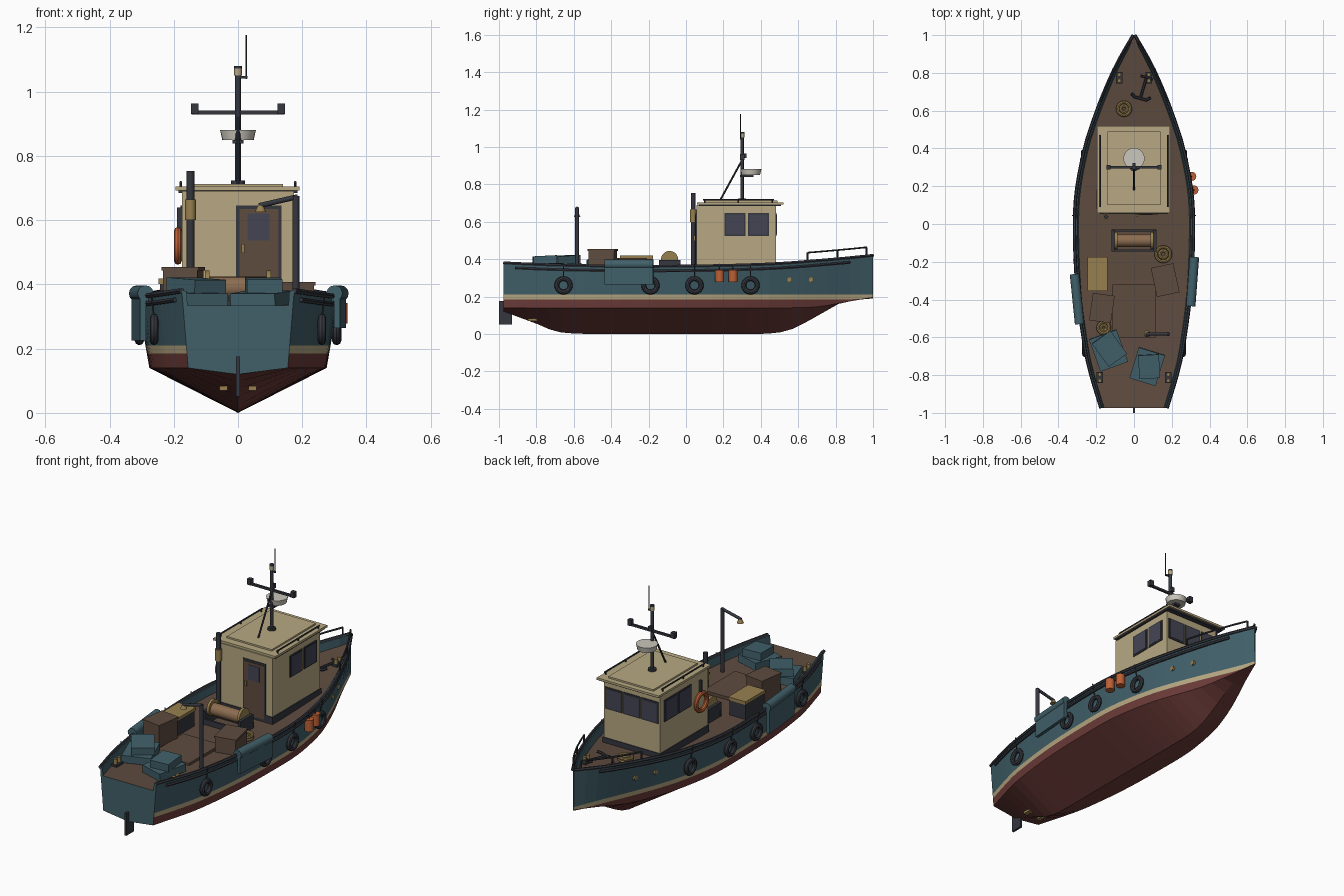
import bpy, bmesh, math
from mathutils import Vector

cube = bpy.data.objects.get("Cube")
if cube:
    bpy.data.objects.remove(cube, do_unlink=True)


def material(name, code):
    """Flat material from a hex colour, stored as linear values."""
    rgb = [int(code[i:i + 2], 16) / 255 for i in (0, 2, 4)]
    colour = [((c + 0.055) / 1.055) ** 2.4 for c in rgb] + [1]
    mat = bpy.data.materials.new(name)
    mat.use_nodes = True
    mat.diffuse_color = colour
    mat.node_tree.nodes["Principled BSDF"].inputs["Base Color"].default_value = colour
    return mat


teal = material("teal paint", "41606a")
wood = material("deck wood", "5f4c40")
cream = material("cream paint", "b8a983")
red = material("red antifouling", "6c3c39")
dark = material("dark metal", "35373f")
orange = material("orange", "bd6035")
glass = material("window glass", "444554")
white = material("radar white", "cbc7bc")
brass = material("tan wood", "98804f")
rope = material("rope", "8c6c50")


def finish(name, mat, smooth=False):
    obj = bpy.context.object
    obj.name = name
    obj.data.materials.clear()
    obj.data.materials.append(mat)
    if smooth:
        bpy.ops.object.shade_smooth_by_angle(angle=math.radians(35))
    return obj


def box(name, mat, centre, size, turn=0, tilt=0):
    bpy.ops.mesh.primitive_cube_add(size=1, location=centre, rotation=(tilt, 0, math.radians(turn)))
    bpy.context.object.scale = size
    return finish(name, mat)


def rod(name, mat, start, end, radius, end_radius=None, sides=16):
    """Cylinder or cone between two points."""
    a, b = Vector(start), Vector(end)
    bpy.ops.mesh.primitive_cone_add(
        vertices=sides, radius1=radius, radius2=radius if end_radius is None else end_radius,
        depth=(b - a).length, location=(a + b) / 2, rotation=(b - a).to_track_quat("Z", "Y").to_euler())
    return finish(name, mat, True)


def ring(name, mat, centre, major, minor, turn=(0, 0, 0)):
    bpy.ops.mesh.primitive_torus_add(location=centre, rotation=turn, major_radius=major,
                                     minor_radius=minor, major_segments=24, minor_segments=8)
    return finish(name, mat, True)


def tube(name, mat, points, radius):
    """Round bar along a path."""
    curve = bpy.data.curves.new(name, "CURVE")
    curve.dimensions = "3D"
    curve.bevel_depth, curve.bevel_resolution, curve.use_fill_caps = radius, 1, True
    path = curve.splines.new("POLY")
    path.points.add(len(points) - 1)
    for p, co in zip(path.points, points):
        p.co = (*co, 1)
    obj = bpy.data.objects.new(name, curve)
    bpy.context.collection.objects.link(obj)
    bpy.ops.object.select_all(action="DESELECT")
    obj.select_set(True)
    bpy.context.view_layer.objects.active = obj
    bpy.ops.object.convert(target="MESH")
    return finish(name, mat, True)


# Hull stations: y, rail half width, rail z, chine half width, chine z, keel z
STATIONS = [(-.975, .175, .38, .155, .14, .12), (-.8, .228, .372, .205, .14, .055),
            (-.68, .256, .368, .233, .14, .01), (-.4, .296, .363, .265, .14, 0),
            (-.1, .314, .362, .275, .14, 0), (.15, .308, .365, .27, .14, 0),
            (.4, .262, .372, .225, .14, 0), (.55, .215, .38, .175, .14, .02),
            (.7, .158, .392, .115, .145, .095), (.85, .09, .405, .055, .17, .175),
            (1, .004, .42, .002, .195, .19)]


def hull_at(y):
    """Smoothly interpolated station values."""
    n = len(STATIONS) - 1
    i = max(k for k in range(n) if k == 0 or STATIONS[k][0] <= y)
    a, b = STATIONS[i], STATIONS[i + 1]
    before, after = STATIONS[max(i - 1, 0)], STATIONS[min(i + 2, n)]
    span = b[0] - a[0]
    t = (y - a[0]) / span
    out = []
    for k in range(1, 6):
        m0 = (b[k] - before[k]) / (b[0] - before[0]) * span
        m1 = (after[k] - a[k]) / (after[0] - a[0]) * span
        out.append(max(0, (2*t**3 - 3*t*t + 1) * a[k] + (t**3 - 2*t*t + t) * m0
                       + (3*t*t - 2*t**3) * b[k] + (t**3 - t*t) * m1))
    return out


def side(y, z):
    """Half width of the topside at a height."""
    rail, rail_z, chine, chine_z, _ = hull_at(y)
    return chine + (rail - chine) * (z - chine_z) / (rail_z - chine_z)


def deck(y):
    return hull_at(y)[1] - .045


# Hull shell with bottom, stripe, topsides, bulwark and deck
bm = bmesh.new()
levels = [STATIONS[0][0] + (1 - STATIONS[0][0]) * i / 32 for i in range(33)]
rings = []
for y in levels:
    rail, rail_z, chine, chine_z, keel = hull_at(y)
    low = max(.185, chine_z + .003)
    high = max(.21, low + .003)
    half = [(0, keel), (chine, chine_z), (side(y, low), low), (side(y, high), high), (rail, rail_z),
            (max(rail - .015, .001), rail_z), (max(side(y, deck(y)) - .014, .001), deck(y)), (0, deck(y))]
    section = half + [(-x, z) for x, z in half[-2:0:-1]]
    rings.append([bm.verts.new((x, y, z)) for x, z in section])
strips = [0, 0, 1, 2, 2, 2, 3]
strips += strips[::-1]
for a, b in zip(rings, rings[1:]):
    for i, slot in enumerate(strips):
        j = (i + 1) % len(strips)
        bm.faces.new((a[i], a[j], b[j], b[i])).material_index = slot
for end in (rings[0], rings[-1]):
    bm.faces.new(end).material_index = 2
bmesh.ops.recalc_face_normals(bm, faces=bm.faces)
mesh = bpy.data.meshes.new("hull")
bm.to_mesh(mesh)
bm.free()
for mat in (red, cream, teal, wood):
    mesh.materials.append(mat)
bpy.context.collection.objects.link(bpy.data.objects.new("hull", mesh))
box("rudder", dark, (0, -.965, .113), (.012, .07, .125))

# Fittings repeated on both sides
for s, label in ((1, "left"), (-1, "right")):
    tube(label + "_cap_rail", dark, [(s * hull_at(y)[0], y, hull_at(y)[1]) for y in levels], .009)
    tube(label + "_rub_strake", dark,
         [(s * (side(y, hull_at(y)[1] - .025) + .003), y, hull_at(y)[1] - .025) for y in levels[1:-2]], .008)
    for y in (-.655, -.19, .045, .345):
        x = s * (side(y, .26) + .012)
        ring(label + "_tyre_fender", dark, (x, y, .26), .036, .013, (0, math.pi / 2, 0))
        tube(label + "_fender_rope", dark, [(x, y, .295), (s * (hull_at(y)[0] + .01), y, .375)], .003)
    for y in (.555, .67):
        x = side(y, .29)
        rod(label + "_fairlead", brass, (s * (x - .01), y, .29), (s * (x + .006), y, .29), .013)
    rail_path = [(s * hull_at(y)[0], y, hull_at(y)[1] + .047) for y in (.65, .73, .81, .89, .965)]
    tube(label + "_bow_rail", dark, rail_path, .005)
    for x, y, z in rail_path[::2]:
        rod(label + "_bow_rail_post", dark, (x, y, z - .05), (x, y, z), .005, sides=8)
    for x, y in ((.078, .775), (.182, -.813)):
        box(label + "_bollard_base", dark, (s * x, y, deck(y) + .006), (.034, .06, .012))
        for shift in (-.016, .016):
            rod(label + "_bollard", brass, (s * x, y + shift, deck(y)), (s * x, y + shift, deck(y) + .04), .01)
    box(label + "_zinc_block", brass, (s * .045, -.82, .077), (.025, .05, .014))
    rod(label + "_roof_grab_rail", dark, (s * .178, .09, .718), (s * .178, .47, .718), .004, sides=8)
    for y in (.1, .28, .46):
        rod(label + "_grab_rail_foot", dark, (s * .178, y, .7), (s * .178, y, .718), .004, sides=8)
    for y in (.263, .388):
        box(label + "_window_frame", dark, (s * .176, y, .585), (.006, .112, .122))
        box(label + "_window_glass", glass, (s * .178, y, .585), (.006, .096, .106))

# Wheelhouse
box("wheelhouse", cream, (0, .268, .505), (.35, .424, .37))
box("wheelhouse_base_trim", dark, (0, .268, .34), (.358, .432, .04))
box("roof_trim", dark, (0, .289, .689), (.37, .44, .008))
box("roof", cream, (-.002, .289, .698), (.386, .462, .012))
box("roof_panel", cream, (0, .295, .708), (.28, .39, .01))
for x in (-.112, 0, .112):
    box("front_window_frame", dark, (x, .481, .585), (.104, .006, .122))
    box("front_window_glass", glass, (x, .483, .585), (.088, .006, .106))
box("door_frame", dark, (.065, .055, .488), (.142, .006, .316))
box("door", wood, (.065, .053, .485), (.122, .008, .3))
box("door_window", glass, (.064, .05, .578), (.068, .006, .084))
box("door_handle", brass, (.016, .046, .512), (.01, .012, .028))
ring("lifebuoy", orange, (-.187, .13, .52), .047, .012, (0, math.pi / 2, 0))
box("lifebuoy_hook", dark, (-.182, .13, .6), (.016, .012, .08))
rod("exhaust_pipe", dark, (-.148, .038, .32), (-.148, .038, .753), .012)
rod("exhaust_sleeve", brass, (-.148, .038, .6), (-.148, .038, .665), .017)

# Mast, radar and lights
rod("mast_foot", dark, (0, .3, .71), (0, .3, .724), .022)
rod("mast", dark, (0, .3, .71), (0, .3, 1.06), .009)
rod("mast_brace", dark, (0, .18, .71), (0, .3, .93), .005, sides=8)
rod("mast_light", cream, (0, .3, 1.05), (0, .3, 1.072), .012)
rod("mast_light_cap", dark, (0, .3, 1.072), (0, .3, 1.08), .012)
box("crossbar", dark, (0, .3, .935), (.29, .012, .012))
box("mast_box", dark, (0, .312, .953), (.018, .022, .026))
for x in (-.135, .135):
    box("crossbar_lamp", dark, (x, .3, .947), (.023, .024, .032))
box("radar_bracket", dark, (0, .325, .844), (.034, .07, .012))
rod("radar_dome", white, (0, .347, .85), (0, .347, .881), .049, .056, 24)
box("antenna_mount", dark, (.014, .293, 1.045), (.03, .008, .008))
rod("antenna", dark, (.026, .291, 1.04), (.026, .291, 1.177), .0025, sides=6)

# Winch
for x in (-.11, .11):
    box("winch_stand", dark, (x, -.088, .355), (.016, .115, .08))
for y in (-.14, -.035):
    box("winch_beam", dark, (0, y, .335), (.24, .012, .03))
rod("winch_drum", rope, (-.1, -.088, .39), (.1, -.088, .39), .034, sides=20)
for x in (-.095, .095):
    rod("winch_flange", brass, (x - .007, -.088, .398), (x + .007, -.088, .398), .046, sides=20)

# Lamp davit
rod("davit_post", dark, (.18, -.582, .32), (.18, -.582, .675), .011)
rod("davit_arm", dark, (.186, -.582, .673), (.065, -.582, .645), .008)
rod("davit_lamp", brass, (.07, -.582, .625), (.07, -.582, .645), .018, .009)

# Deck cargo
box("hatch", wood, (0, -.46, .323), (.23, .28, .022))
box("locker", dark, (-.193, -.265, .358), (.1, .17, .085))
box("locker_lid", brass, (-.193, -.265, .41), (.108, .178, .018))
box("tall_crate", wood, (-.17, -.445, .38), (.108, .138, .13), -8)
box("tall_crate_lid", wood, (-.17, -.445, .449), (.116, .146, .01), -8)
box("low_crate", wood, (.165, -.297, .358), (.115, .15, .08), 12)
box("low_crate_lid", wood, (.165, -.297, .402), (.122, .157, .01), 12)
for x, y, width, length, z, turn in ((-.135, -.67, .155, .18, .355, 20), (-.13, -.66, .12, .15, .397, 36),
                                     (.07, -.755, .145, .17, .355, -17), (.08, -.755, .11, .125, .397, 3)):
    box("fish_crate", teal, (x, y, z), (width, length, .042), turn, .05)
for x, y, radius in ((-.053, .61, .034), (.155, -.16, .038), (-.16, -.55, .03)):
    for layer in range(2):
        ring("rope_coil", brass, (x, y, deck(y) + .008 + .014 * layer), radius, .009)
    ring("rope_coil_inner", brass, (x, y, deck(y) + .008), radius * .5, .009)

# Nets draped over the rails
for s, aft, fore, bottom in ((1, -.435, -.175, .265), (-1, -.53, -.265, .225)):
    ends = [Vector((s * (hull_at(y)[0] + .008), y, .372)) for y in (aft, fore)]
    rod("net_roll", teal, *ends, .025, sides=12)
    middle = (ends[0] + ends[1]) / 2
    turn = math.degrees(math.atan2(ends[0].x - ends[1].x, fore - aft))
    box("net_drape", teal, (middle.x + s * .008, middle.y, (.375 + bottom) / 2),
        (.018, fore - aft, .375 - bottom), turn)

# Net floats
for y in (.18, .252):
    x = side(y, .31) + .022
    rod("net_float", orange, (x, y, .278), (x, y, .342), .024)
    tube("float_rope", dark, [(x, y, .34), (x - .01, y, .375)], .003)

# Anchor
tube("anchor_shank", dark, [(.07, .79, .37), (.035, .67, .362)], .007)
tube("anchor_arms", dark, [(-.012, .69, .375), (.005, .672, .366), (.035, .665, .362),
                           (.065, .656, .366), (.085, .668, .375)], .008)
tube("anchor_stock", dark, [(.035, .785, .372), (.1, .765, .372)], .006)
